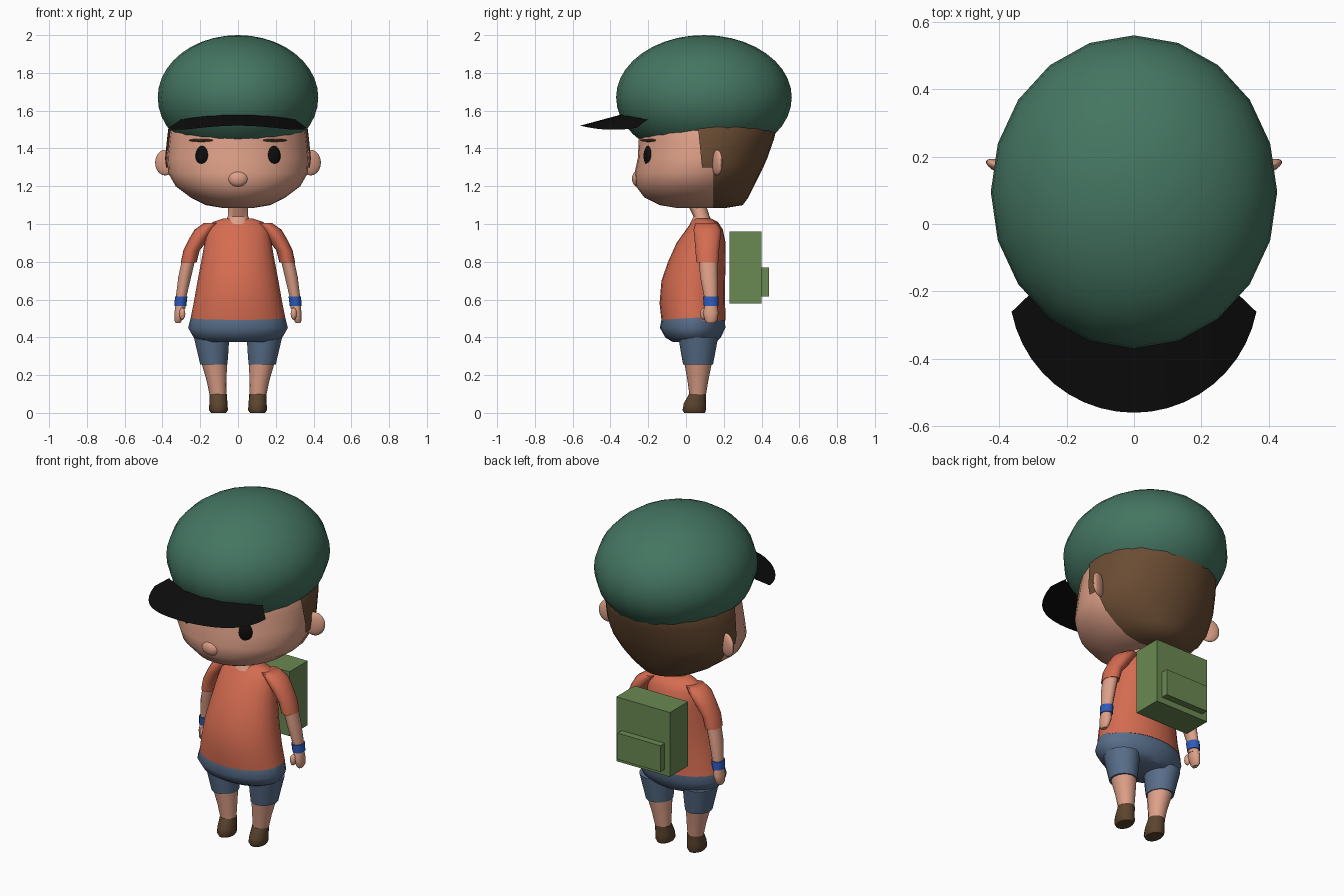
import bpy, bmesh
from math import sin, cos, pi, radians
from mathutils import Matrix, Vector

if "Cube" in bpy.data.objects:
    bpy.data.objects.remove(bpy.data.objects["Cube"])


def material(name, *rgb):
    lin = [((c / 255 + 0.055) / 1.055) ** 2.4 if c > 10 else c / 255 / 12.92 for c in rgb]
    m = bpy.data.materials.new(name)
    m.use_nodes = True
    m.diffuse_color = (*lin, 1)
    m.node_tree.nodes["Principled BSDF"].inputs["Base Color"].default_value = (*lin, 1)
    return m


SKIN = material("skin", 222, 160, 136)
CAP = material("cap green", 68, 117, 97)
BLACK = material("black", 13, 13, 13)
HAIR = material("hair brown", 106, 76, 51)
SHIRT = material("shirt orange", 213, 108, 81)
DENIM = material("shorts blue", 88, 110, 138)
BAND = material("wristband blue", 45, 92, 190)
SHOE = material("shoe brown", 92, 68, 46)
PACK = material("backpack green", 106, 137, 82)


def finish(name, bm, mat, smooth=True):
    bmesh.ops.recalc_face_normals(bm, faces=bm.faces)
    mesh = bpy.data.meshes.new(name)
    bm.to_mesh(mesh)
    bm.free()
    mesh.materials.append(mat)
    ob = bpy.data.objects.new(name, mesh)
    bpy.context.collection.objects.link(ob)
    if smooth:
        bpy.ops.object.select_all(action="DESELECT")
        ob.select_set(True)
        bpy.context.view_layer.objects.active = ob
        bpy.ops.object.shade_smooth_by_angle(angle=radians(45))
    return ob


def loft(rings, n=20, side=1, grow=0.0, caps=True):
    """Skin horizontal ellipses given as (z, centre x, half width, front y, back y)."""
    bm = bmesh.new()
    rows = []
    for z, cx, rx, front, back in rings:
        cy, ry = (front + back) / 2, (back - front) / 2
        rows.append([bm.verts.new((side * cx + (rx + grow) * sin(2 * pi * i / n),
                                   cy - (ry + grow) * cos(2 * pi * i / n), z))
                     for i in range(n)])
    for a, b in zip(rows, rows[1:]):
        for i in range(n):
            j = (i + 1) % n
            bm.faces.new((a[i], a[j], b[j], b[i]))
    if caps:
        bm.faces.new(rows[0])
        bm.faces.new(rows[-1])
    return bm


def ellipsoid(name, centre, radii, mat, turn=0, u=20, v=14):
    bm = bmesh.new()
    m = (Matrix.Translation(centre) @ Matrix.Rotation(radians(turn), 4, "Z")
         @ Matrix.Diagonal((*radii, 1)))
    bmesh.ops.create_uvsphere(bm, u_segments=u, v_segments=v, radius=1, matrix=m)
    return finish(name, bm, mat)


def box(name, low, high, mat):
    low, high = Vector(low), Vector(high)
    bm = bmesh.new()
    bmesh.ops.create_cube(bm, size=1, matrix=Matrix.Translation((low + high) / 2)
                          @ Matrix.Diagonal((*(high - low), 1)))
    return finish(name, bm, mat, smooth=False)


def cut(bm, point, normal):
    bmesh.ops.bisect_plane(bm, geom=bm.verts[:] + bm.edges[:] + bm.faces[:],
                           plane_co=point, plane_no=normal, clear_inner=True)


# Head, nose and neck
HEAD = [(1.085, 0, .08, -.05, .2), (1.1, 0, .17, -.14, .29), (1.14, 0, .25, -.22, .32),
        (1.2, 0, .33, -.265, .35), (1.27, 0, .37, -.272, .385), (1.35, 0, .375, -.255, .42),
        (1.45, 0, .365, -.25, .455), (1.53, 0, .355, -.24, .475), (1.62, 0, .3, -.2, .45)]
finish("head", loft(HEAD, 32), SKIN)
ellipsoid("nose", (0, -.25, 1.24), (.055, .036, .045), SKIN)
finish("neck", loft([(1, 0, .08, .02, .15), (1.04, 0, .055, .04, .125),
                     (1.12, 0, .055, .0, .1)], 14), SKIN)

# Hair: a thin shell around the back of the head, with sideburns
bm = loft(HEAD, 32, grow=.01)
cut(bm, (0, .145, 0), (0, 1, 0))
finish("back_hair", bm, HAIR)
bm = loft(HEAD, 32, grow=.011, caps=False)
cut(bm, (0, .075, 1.4), (0, 1, .1))
cut(bm, (0, 0, 1.3), (0, 0, 1))
finish("sideburns", bm, HAIR)

# Cap
ellipsoid("cap_dome", (0, .095, 1.67), (.425, .465, .33), CAP, v=20)

# Cap brim: a crescent that arches across and slopes down to the front
bm = bmesh.new()
steps, reach = 20, radians(79)
rows = []
for i in range(steps + 1):
    t = reach * (2 * i / steps - 1)
    outer = Vector((.37 * sin(t), -.19 - .37 * cos(t)))
    inner = Vector((.31 * sin(t), -.185 - .1 * cos(t)))
    row = []
    for k in range(4):
        x, y = inner.lerp(outer, k / 3)
        row.append(bm.verts.new((x, y, 1.59 + .27 * (y + .37) - .7 * x * x)))
    rows.append(row)
for a, b in zip(rows, rows[1:]):
    for k in range(3):
        bm.faces.new((a[k], a[k + 1], b[k + 1], b[k]))
bmesh.ops.solidify(bm, geom=bm.faces[:], thickness=.035)
low = max(v.co.z for v in bm.verts)
if low > 1.6:
    bmesh.ops.translate(bm, verts=bm.verts, vec=(0, 0, 1.595 - low))
finish("cap_brim", bm, BLACK)

# Shirt body
finish("shirt", loft([(.49, 0, .253, -.13, .21), (.58, 0, .235, -.14, .207),
                      (.7, 0, .214, -.13, .207), (.8, 0, .195, -.095, .21),
                      (.9, 0, .177, -.05, .21), (.97, 0, .165, 0, .195),
                      (1.01, 0, .135, .03, .17), (1.03, 0, .075, .045, .13)], 24), SHIRT)

# Shorts seat
finish("shorts_seat", loft([(.375, 0, .19, -.07, .16), (.4, 0, .235, -.11, .185),
                            (.45, 0, .264, -.138, .208), (.505, 0, .25, -.128, .207)], 24), DENIM)

for name, s in (("left", 1), ("right", -1)):
    # Face details
    ellipsoid(name + "_eye", (s * .19, -.2, 1.36), (.038, .02, .053), BLACK, s * 28)
    ellipsoid(name + "_brow", (s * .195, -.2, 1.443), (.075, .017, .008), HAIR, s * 31)
    ellipsoid(name + "_ear", (s * .385, .165, 1.325), (.058, .02, .068), SKIN, s * 22)

    # Arm from sleeve to hand
    finish(name + "_sleeve", loft([(.795, .261, .042, .055, .172), (.86, .246, .043, .05, .175),
                                   (.92, .208, .052, .045, .182), (.97, .175, .055, .04, .185),
                                   (1.005, .135, .045, .05, .165)], 16, s), SHIRT)
    finish(name + "_forearm", loft([(.55, .306, .027, .1, .165), (.62, .3, .029, .095, .167),
                                    (.72, .282, .035, .075, .167), (.84, .255, .036, .065, .165)],
                                   14, s), SKIN)
    finish(name + "_wristband", loft([(.567, .305, .032, .094, .172),
                                      (.615, .301, .034, .09, .172)], 14, s), BAND)
    finish(name + "_hand", loft([(.475, .318, .012, .11, .15), (.49, .317, .02, .1, .165),
                                 (.53, .31, .027, .09, .172), (.57, .306, .026, .1, .165)],
                                14, s), SKIN)
    ellipsoid(name + "_thumb", (s * .295, .093, .525), (.017, .018, .032), SKIN, u=10, v=8)

    # Leg from shorts to shoe
    finish(name + "_shorts_leg", loft([(.255, .128, .073, -.015, .143), (.32, .133, .083, -.027, .155),
                                       (.4, .14, .095, -.04, .17)], 18, s), DENIM)
    finish(name + "_leg", loft([(.08, .105, .042, .02, .103), (.17, .113, .053, .008, .118),
                                (.27, .127, .068, -.01, .138)], 16, s), SKIN)
    finish(name + "_shoe", loft([(0, .103, .04, -.01, .1), (.015, .103, .05, -.018, .106),
                                 (.05, .104, .048, -.012, .106), (.1, .105, .046, .016, .107)],
                                16, s), SHOE)

# Backpack
box("backpack", (-.175, .23, .58), (.175, .4, .96), PACK)
box("backpack_pocket", (-.14, .39, .615), (.14, .44, .77), PACK)
